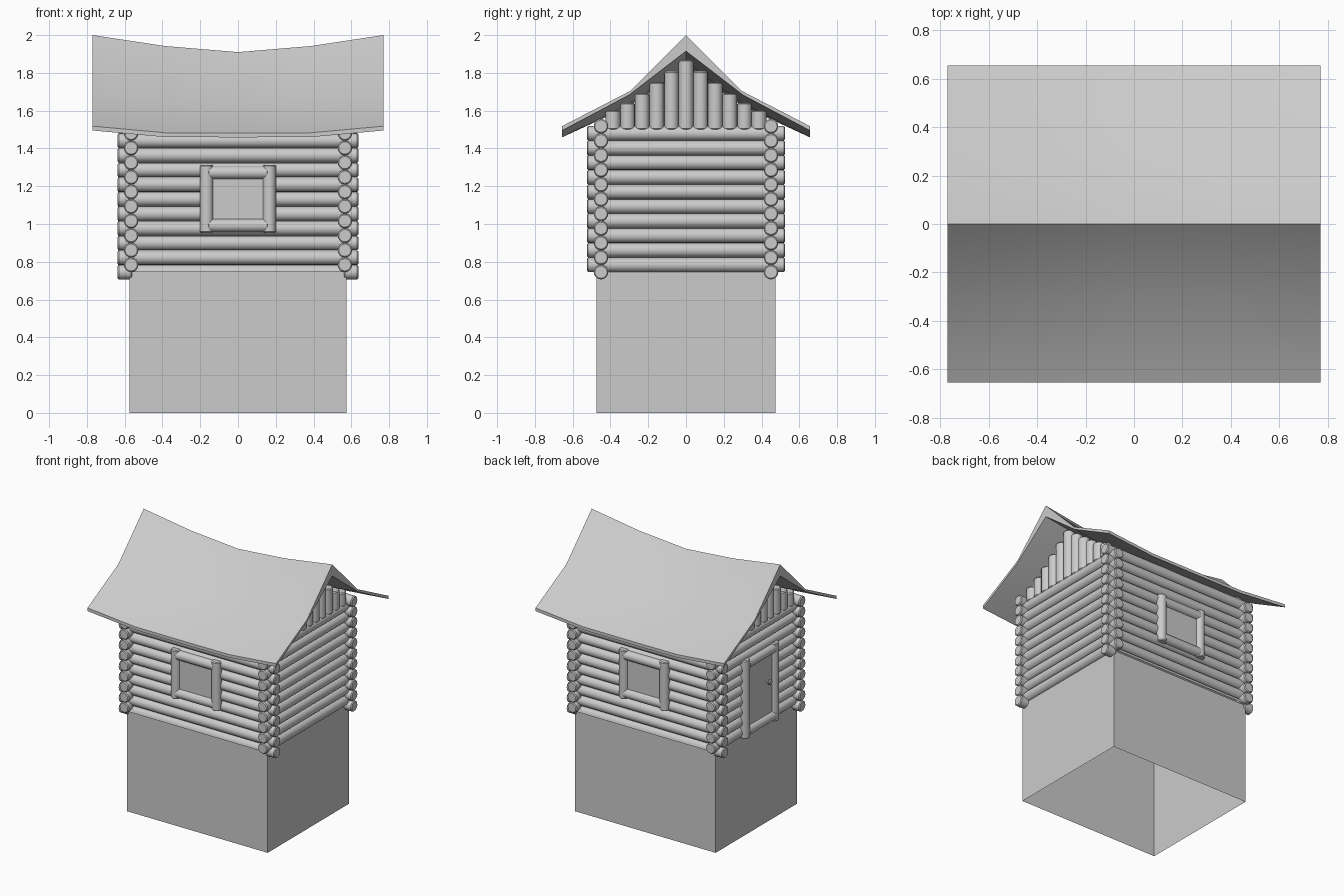
import bpy, bmesh, math
from mathutils import Matrix, Vector

if "Cube" in bpy.data.objects:
    bpy.data.objects.remove(bpy.data.objects["Cube"])

R = 0.0385       # log radius
STEP = 0.0773    # log spacing
WX, WY = 0.566, 0.45   # wall centre lines


def finish(bm, name, angle=35):
    bmesh.ops.recalc_face_normals(bm, faces=bm.faces)
    me = bpy.data.meshes.new(name)
    bm.to_mesh(me)
    bm.free()
    ob = bpy.data.objects.new(name, me)
    bpy.context.collection.objects.link(ob)
    bpy.ops.object.select_all(action='DESELECT')
    bpy.context.view_layer.objects.active = ob
    ob.select_set(True)
    bpy.ops.object.shade_smooth_by_angle(angle=math.radians(angle))
    return ob


def log(bm, a, b, r=R, bevel=0.006, cut_z=None):
    """Round log from a to b with softly chamfered ends."""
    a, b = Vector(a), Vector(b)
    d = b - a
    rot = d.to_track_quat('Z', 'Y').to_matrix().to_4x4()
    t = bmesh.new()
    bmesh.ops.create_cone(t, cap_ends=True, segments=16, radius1=r, radius2=r,
                          depth=d.length, matrix=Matrix.Translation((a + b) / 2) @ rot)
    rims = [e for f in t.faces if len(f.verts) > 4 for e in f.edges]
    bmesh.ops.bevel(t, geom=rims, offset=bevel, segments=1, affect='EDGES')
    if cut_z is not None:
        bmesh.ops.bisect_plane(t, geom=t.verts[:] + t.edges[:] + t.faces[:],
                               plane_co=(0, 0, cut_z), plane_no=(0, 0, 1), clear_inner=True)
    me = bpy.data.meshes.new("tmp")
    t.to_mesh(me)
    t.free()
    bm.from_mesh(me)
    bpy.data.meshes.remove(me)


def box(bm, lo, hi):
    lo, hi = Vector(lo), Vector(hi)
    m = Matrix.Translation((lo + hi) / 2) @ Matrix.Diagonal((hi - lo).to_4d())
    m[3][3] = 1
    return bmesh.ops.create_cube(bm, size=1, matrix=m)['verts']


# foundation block, open underneath
bm = bmesh.new()
box(bm, (-0.575, -0.475, 0), (0.575, 0.475, 0.745))
bottom = [f for f in bm.faces if all(v.co.z < 0.01 for v in f.verts)]
bmesh.ops.delete(bm, geom=bottom, context='FACES_ONLY')
finish(bm, "foundation")

# front and back walls; the lowest log is halved over the foundation
bm = bmesh.new()
for s in (-1, 1):
    y = s * WY
    log(bm, (-0.6, y, 0.745), (0.6, y, 0.745), cut_z=0.745)
    for e in (-1, 1):
        log(bm, (e * 0.56, y, 0.745), (e * 0.637, y, 0.745))
    for i in range(1, 11):
        z = 0.745 + i * STEP
        log(bm, (-0.637, y, z), (0.637, y, z))
finish(bm, "long_wall_logs")

# side walls
bm = bmesh.new()
for s in (-1, 1):
    for i in range(10):
        z = 0.784 + i * STEP
        log(bm, (s * WX, -0.524, z), (s * WX, 0.524, z))
finish(bm, "side_wall_logs")

# roof: kinked cross-section (y, z, sag weights) swept along sagging stations
SECTION = [  # y, z at gable end, sag at quarter, sag at middle
    (-0.656, 1.518, 0.035, 0.036), (-0.296, 1.704, 0.045, 0.060),
    (0, 2.0, 0.058, 0.090), (0.296, 1.704, 0.045, 0.060),
    (0.656, 1.518, 0.035, 0.036), (0.656, 1.495, 0.035, 0.036),
    (0.303, 1.682, 0.045, 0.060), (0, 1.915, 0.058, 0.090),
    (-0.303, 1.682, 0.045, 0.060), (-0.656, 1.495, 0.035, 0.036)]
bm = bmesh.new()
rings = []
for k in (-2, -1, 0, 1, 2):
    rings.append([bm.verts.new((k * 0.385, y, z - (m, q, 0)[abs(k)]))
                  for y, z, q, m in SECTION])
n = len(SECTION)
for a, b in zip(rings, rings[1:]):
    for i in range(n):
        j = (i + 1) % n
        bm.faces.new((a[i], a[j], b[j], b[i]))
for r in (rings[0], rings[-1]):      # end faces as quads between top and bottom
    for i in range(4):
        bm.faces.new((r[i], r[i + 1], r[n - 2 - i], r[n - 1 - i]))
finish(bm, "roof", 30)


# gable planks, stepped to follow the roof underside
def underside(y):
    y = abs(y)
    if y < 0.303:
        return 1.884 - y * 0.769
    return 1.655 - (y - 0.303) * 0.52


bm = bmesh.new()
for s in (-1, 1):
    for i in range(-5, 6):
        y = i * STEP
        log(bm, (s * WX, y, 1.50), (s * WX, y, underside(abs(y) + 0.02)))
finish(bm, "gable_planks")

# windows on front and back
for s, side in ((-1, "front"), (1, "back")):
    y = s * 0.484
    bm = bmesh.new()
    for e in (-1, 1):
        log(bm, (e * 0.166, y, 0.953), (e * 0.166, y, 1.313), 0.035)
    for z in (0.992, 1.273):
        log(bm, (-0.16, y, z), (0.16, y, z), 0.035)
    finish(bm, side + "_window_frame")
    bm = bmesh.new()
    ys = sorted((s * 0.44, s * 0.491))
    box(bm, (-0.15, ys[0], 1.0), (0.15, ys[1], 1.26))
    finish(bm, side + "_window_pane")

# door on the left side
bm = bmesh.new()
x = -0.6
for e in (-1, 1):
    log(bm, (x, e * 0.17, 0.745), (x, e * 0.17, 1.322), 0.035)
for z in (0.785, 1.282):
    log(bm, (x, -0.16, z), (x, 0.16, z), 0.035)
finish(bm, "door_frame")
bm = bmesh.new()
box(bm, (-0.607, -0.155, 0.79), (-0.56, 0.155, 1.28))
finish(bm, "door_panel")
bm = bmesh.new()
log(bm, (-0.60, -0.085, 1.06), (-0.625, -0.085, 1.06), 0.01, 0.002)
log(bm, (-0.62, -0.085, 1.06), (-0.637, -0.085, 1.06), 0.02, 0.005)
finish(bm, "door_knob")
